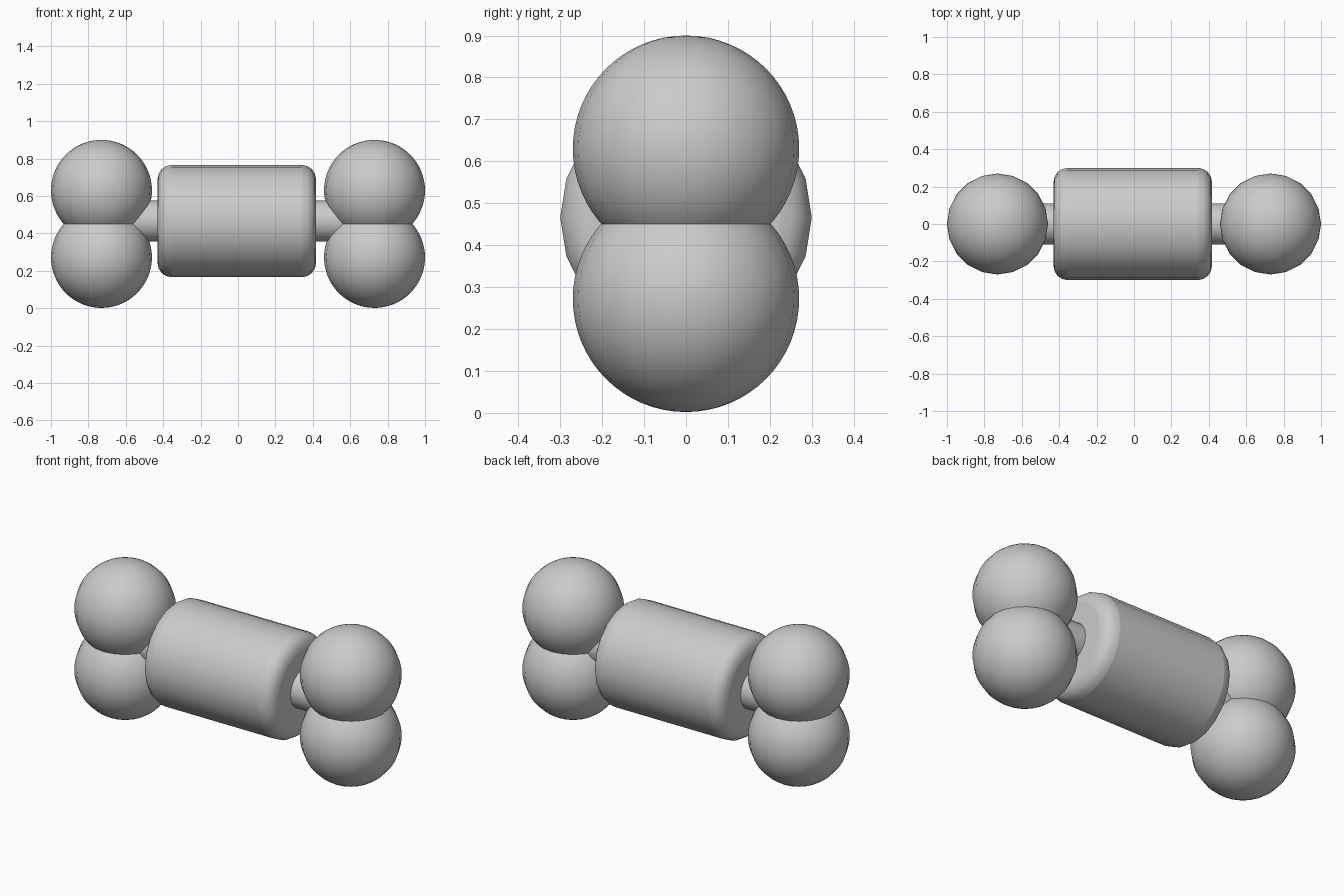
import bpy
from math import pi, radians

if "Cube" in bpy.data.objects:
    bpy.data.objects.remove(bpy.data.objects["Cube"])

SIDES = 20


def smooth(obj, angle=40):
    bpy.ops.object.select_all(action='DESELECT')
    obj.select_set(True)
    bpy.context.view_layer.objects.active = obj
    bpy.ops.object.shade_smooth_by_angle(angle=radians(angle))


def rod(name, radius, x0, x1, z):
    """Cylinder lying along x."""
    bpy.ops.mesh.primitive_cylinder_add(
        vertices=SIDES, radius=radius, depth=x1 - x0,
        location=((x0 + x1) / 2, 0, z), rotation=(0, pi / 2, 0))
    obj = bpy.context.object
    obj.name = name
    return obj


# Thick central grip with rounded rims
grip = rod("grip", 0.30, -0.43, 0.417, 0.466)
bevel = grip.modifiers.new("rounded_rim", 'BEVEL')
bevel.width = 0.075
bevel.segments = 4
bevel.limit_method = 'ANGLE'
bevel.angle_limit = radians(40)
smooth(grip)

# Thin shaft joining the two ends
smooth(rod("shaft", 0.11, -0.62, 0.62, 0.466))

# Pair of overlapping knobs at each end
for side, x in (("left", -0.73), ("right", 0.73)):
    for level, z in (("lower", 0.272), ("upper", 0.63)):
        bpy.ops.mesh.primitive_uv_sphere_add(
            segments=SIDES, ring_count=32, radius=0.27, location=(x, 0, z))
        knob = bpy.context.object
        knob.name = f"{side}_{level}_knob"
        smooth(knob)
